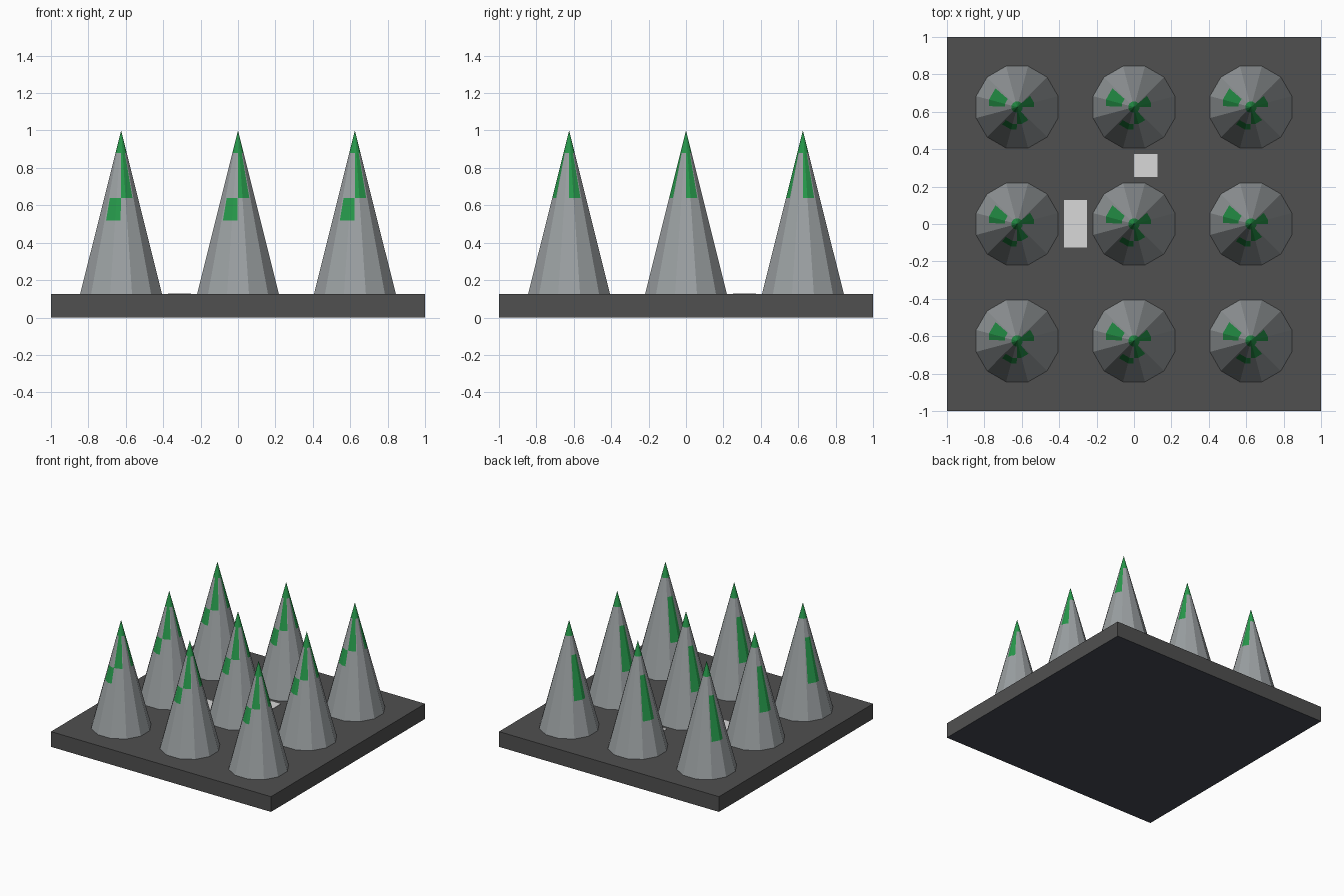
import bpy, bmesh, math
from mathutils import Vector

if "Cube" in bpy.data.objects:
    bpy.data.objects.remove(bpy.data.objects["Cube"])


def material(name, r, g, b):
    lin = [((c / 255 + 0.055) / 1.055) ** 2.4 for c in (r, g, b)]
    m = bpy.data.materials.new(name)
    m.diffuse_color = (*lin, 1)
    m.use_nodes = True
    m.node_tree.nodes["Principled BSDF"].inputs["Base Color"].default_value = m.diffuse_color
    return m


BASE = material("dark_grey", 80, 80, 80)
UNDER = material("dark_blue_grey", 68, 72, 84)
STEEL = material("steel_grey", 155, 160, 162)
GREEN = material("green", 38, 152, 74)
PALE = material("pale_grey", 216, 216, 216)


def add(name, mesh, location=(0, 0, 0)):
    ob = bpy.data.objects.new(name, mesh)
    ob.location = location
    bpy.context.collection.objects.link(ob)
    return ob


def box(name, lo, hi, *mats):
    lo, hi = Vector(lo), Vector(hi)
    bm = bmesh.new()
    bmesh.ops.create_cube(bm, size=1)
    for v in bm.verts:
        v.co = (lo + hi) / 2 + v.co * (hi - lo)
    bm.normal_update()
    # a second material, if given, goes on the underside
    for f in bm.faces:
        f.material_index = int(len(mats) > 1 and f.normal.z < -0.5)
    me = bpy.data.meshes.new(name)
    bm.to_mesh(me)
    bm.free()
    for m in mats:
        me.materials.append(m)
    return add(name, me)


# Base slab and the two pale marks on its top
TOP = 0.125
box("base", (-1, -1, 0), (1, 1, TOP), BASE, UNDER)
box("square_mark", (0, 0.25, TOP - 0.002), (0.125, 0.375, TOP + 0.003), PALE)
box("long_mark", (-0.375, -0.125, TOP - 0.002), (-0.25, 0.127, TOP + 0.003), PALE)

# Green patches on a spike: start angle, end angle, bottom, top
PATCHES = [
    (-180, 180, 0.88, 1.0),   # tip
    (-90, -49, 0.64, 0.88),   # front right streak
    (0, 41, 0.64, 0.88),      # right back streak
    (-131, -91, 0.52, 0.64),  # front left spot
    (139, 178, 0.40, 0.74),   # back left streak
]


def spike_mesh():
    height, apothem = 1 - TOP, 0.219
    bm = bmesh.new()
    bmesh.ops.create_cone(bm, cap_ends=False, segments=12, depth=height,
                          radius1=apothem / math.cos(math.pi / 12), radius2=0)
    bmesh.ops.remove_doubles(bm, verts=bm.verts, dist=1e-5)
    # turn the cone so that flat faces point along the axes, and lift it
    first = max(bm.verts, key=lambda v: (v.co.xy.length, v.co.x)).co
    turn = math.radians(15) - math.atan2(first.y, first.x)
    c, s = math.cos(turn), math.sin(turn)
    for v in bm.verts:
        x, y, z = v.co
        v.co = (x * c - y * s, x * s + y * c, z + TOP + height / 2)

    def cut(point, normal):
        geom = bm.verts[:] + bm.edges[:] + bm.faces[:]
        bmesh.ops.bisect_plane(bm, geom=geom, dist=1e-5,
                               plane_co=point, plane_no=normal)

    # cut the faces along the patch borders
    for z in sorted({z for p in PATCHES for z in p[2:] if z < 1}):
        cut((0, 0, z), (0, 0, 1))
    for a in sorted({a for p in PATCHES[1:] for a in p[:2]}):
        t = math.radians(a)
        cut((0, 0, 0), (-math.sin(t), math.cos(t), 0))

    for f in bm.faces:
        p = f.calc_center_median()
        a = math.degrees(math.atan2(p.y, p.x))
        f.material_index = int(any(a0 <= a <= a1 and z0 < p.z < z1
                                   for a0, a1, z0, z1 in PATCHES))
    bmesh.ops.recalc_face_normals(bm, faces=bm.faces)
    if sum(f.normal.dot(f.calc_center_median() * Vector((1, 1, 0))) for f in bm.faces) < 0:
        bmesh.ops.reverse_faces(bm, faces=bm.faces)
    me = bpy.data.meshes.new("spike")
    bm.to_mesh(me)
    bm.free()
    me.materials.append(STEEL)
    me.materials.append(GREEN)
    return me


# Nine spikes in a grid
spike = spike_mesh()
for row in range(3):
    for col in range(3):
        add(f"spike_{row}_{col}", spike, ((col - 1) * 0.625, (row - 1) * 0.625, 0))
